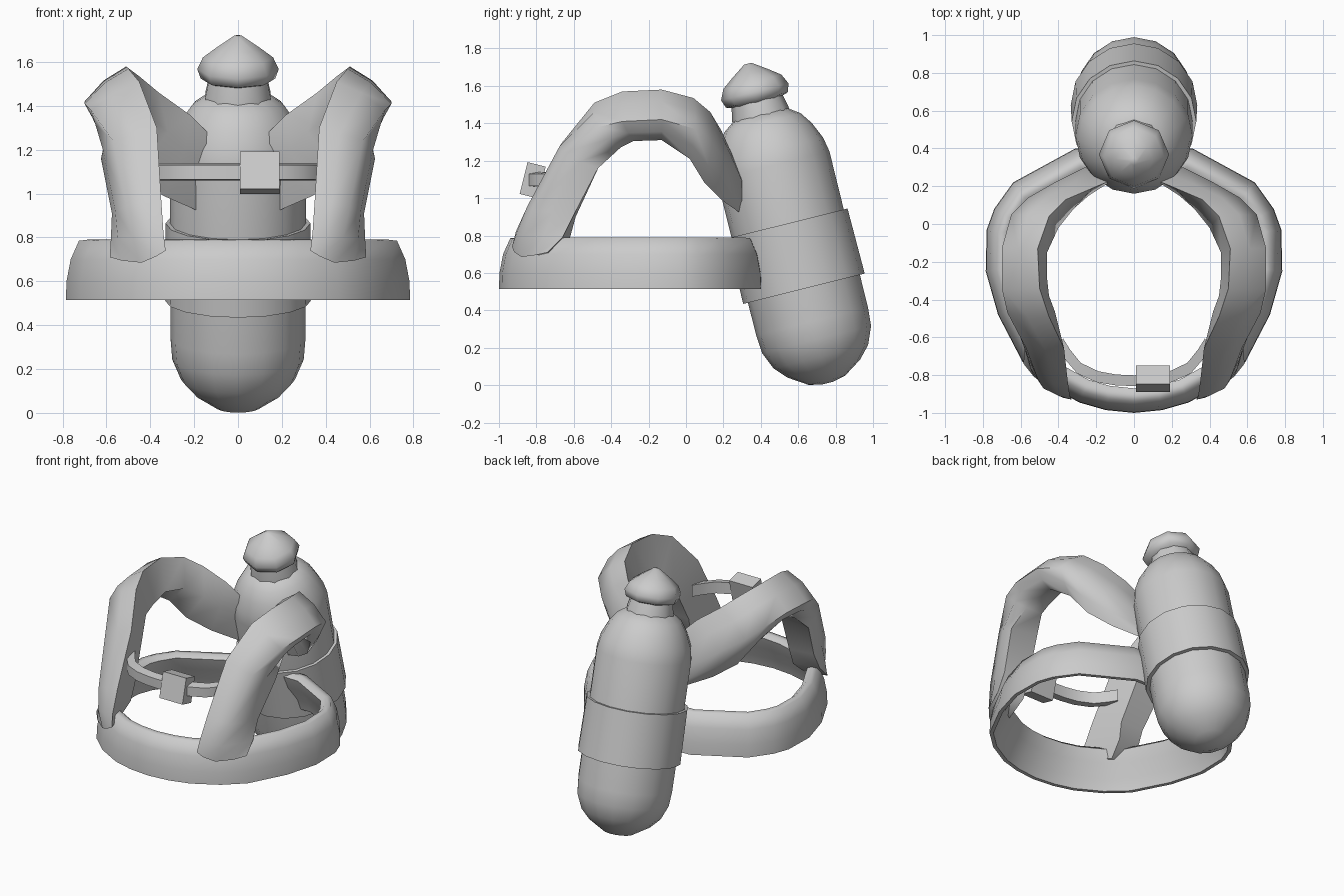
import bpy, bmesh, math
from mathutils import Vector, Matrix

if "Cube" in bpy.data.objects:
    bpy.data.objects.remove(bpy.data.objects["Cube"])

grey = bpy.data.materials.new("plain grey")
grey.diffuse_color = (0.6, 0.6, 0.6, 1)
grey.use_nodes = True
grey.node_tree.nodes["Principled BSDF"].inputs["Base Color"].default_value = grey.diffuse_color


def finish(name, bm, angle=45):
    bmesh.ops.recalc_face_normals(bm, faces=bm.faces)
    me = bpy.data.meshes.new(name)
    bm.to_mesh(me)
    bm.free()
    me.materials.append(grey)
    ob = bpy.data.objects.new(name, me)
    bpy.context.collection.objects.link(ob)
    bpy.ops.object.select_all(action='DESELECT')
    ob.select_set(True)
    bpy.context.view_layer.objects.active = ob
    if angle:
        bpy.ops.object.shade_smooth_by_angle(angle=math.radians(angle))
    return ob


def loft(name, rings, closed=False, angle=45):
    """Skin a list of equal vertex rings; caps the ends unless closed."""
    bm = bmesh.new()
    vs = [[bm.verts.new(p) for p in r] for r in rings]
    n, m = len(vs), len(vs[0])
    for i in range(n if closed else n - 1):
        a, b = vs[i], vs[(i + 1) % n]
        for j in range(m):
            k = (j + 1) % m
            bm.faces.new((a[j], a[k], b[k], b[j]))
    if not closed:
        bm.faces.new(vs[0])
        bm.faces.new(vs[-1])
    return finish(name, bm, angle)


# The cylinder parts share one leaning axis
TILT = Matrix.Translation((0, 0.587, 0.69)) @ Matrix.Rotation(math.radians(14), 4, 'X')


def turned(name, profile, sides=16, closed=False, angle=45):
    rings = []
    for r, t in profile:
        rings.append([TILT @ Vector((r * math.sin(2 * math.pi * k / sides),
                                     r * math.cos(2 * math.pi * k / sides), t))
                      for k in range(sides)])
    return loft(name, rings, closed, angle)


# Tank, its holding band, neck and valve knob
turned("tank", [(.03, -.70), (.10, -.685), (.20, -.62), (.26, -.555), (.30, -.46),
                (.308, -.36), (.31, .50), (.295, .58), (.255, .67), (.21, .735), (.14, .785)])
turned("tank_band", [(.335, -.18), (.33, .18), (.31, .18), (.31, -.18)], 16, True)
turned("neck", [(.16, .74), (.155, .79), (.13, .90)], 10)
turned("valve_knob", [(.11, .84), (.17, .86), (.186, .905), (.16, .96),
                      (.10, 1.005), (.02, 1.06)], 8, angle=60)

# Waist ring: rolled shell, thin at the bottom rim, swept round an oval path
half = [(0, -1), (.15, -.985), (.29, -.945), (.46, -.85), (.59, -.73), (.72, -.48),
        (.785, -.25), (.78, -.03), (.74, .08), (.64, .22), (.31, .40), (0, .41)]
path = half + [(-x, y) for x, y in half[-2:0:-1]]
section = [(.0, .515), (.003, .60), (.022, .70), (.06, .785), (.10, .79),
           (.13, .765), (.10, .68), (.05, .59), (.025, .515)]
rings = []
for i, p in enumerate(path):
    a, b = Vector(path[i - 1]), Vector(path[(i + 1) % len(path)])
    d = (b - a).normalized()
    inward = Vector((-d.y, d.x))
    rings.append([(p[0] + inward.x * o, p[1] + inward.y * o, z) for o, z in section])
loft("waist_ring", rings, True, 60)

# Shoulder straps: ridge, outer, lower and inner corner at each station
stations = [
    ((.33, -.93, .74), (.44, -.88, .685), (.585, -.74, .71), (.42, -.72, .70)),
    ((.34, -.91, .82), (.48, -.87, .80), (.58, -.66, .79), (.40, -.62, .79)),
    ((.35, -.84, .97), (.51, -.82, .94), (.575, -.60, .91), (.39, -.59, .90)),
    ((.37, -.66, 1.30), (.57, -.66, 1.24), (.625, -.47, 1.16), (.42, -.46, 1.18)),
    ((.45, -.49, 1.51), (.67, -.47, 1.38), (.60, -.35, 1.27), (.45, -.38, 1.29)),
    ((.50, -.34, 1.57), (.70, -.34, 1.41), (.60, -.28, 1.305), (.46, -.29, 1.32)),
    ((.51, -.13, 1.58), (.70, -.13, 1.42), (.59, -.13, 1.31), (.46, -.15, 1.36)),
    ((.45, .04, 1.535), (.65, .05, 1.37), (.55, .02, 1.21), (.40, -.02, 1.35)),
    ((.36, .13, 1.46), (.56, .14, 1.29), (.47, .10, 1.08), (.32, .08, 1.28)),
    ((.22, .19, 1.36), (.42, .22, 1.20), (.34, .19, .99), (.24, .15, 1.20)),
    ((.10, .24, 1.24), (.26, .30, 1.09), (.18, .29, .92), (.15, .26, 1.12)),
]


def rounded(station):
    r, o, l, i = (Vector(p) for p in station)
    c = (r + o + l + i) / 4

    def bulge(a, b):
        m = (a + b) / 2
        return m + (m - c).normalized() * 0.018
    return [r, bulge(r, o), o, bulge(o, l), l, i]


for side, label in ((1, "right"), (-1, "left")):
    rings = [[(side * p.x, p.y, p.z) for p in rounded(s)] for s in stations]
    loft(label + "_shoulder_strap", rings, angle=60)

# Chest strap bowed forward between the shoulder straps
rings = []
for x, y in ((-.40, -.64), (-.36, -.70), (-.30, -.77), (-.2, -.815), (-.1, -.832), (0, -.836),
             (.1, -.832), (.2, -.815), (.30, -.77), (.36, -.70), (.40, -.64)):
    rings.append([(x, y - .022, 1.065), (x, y - .022, 1.13),
                  (x * .94, y + .035, 1.14), (x * .94, y + .035, 1.06)])
loft("chest_strap", rings)

# Buckle
bm = bmesh.new()
bmesh.ops.create_cube(bm, size=1, matrix=Matrix.Translation((.1, -.82, 1.095))
                      @ Matrix.Rotation(math.radians(-14), 4, 'X')
                      @ Matrix.Diagonal((.18, .10, .175, 1)))
finish("buckle", bm, 0)
